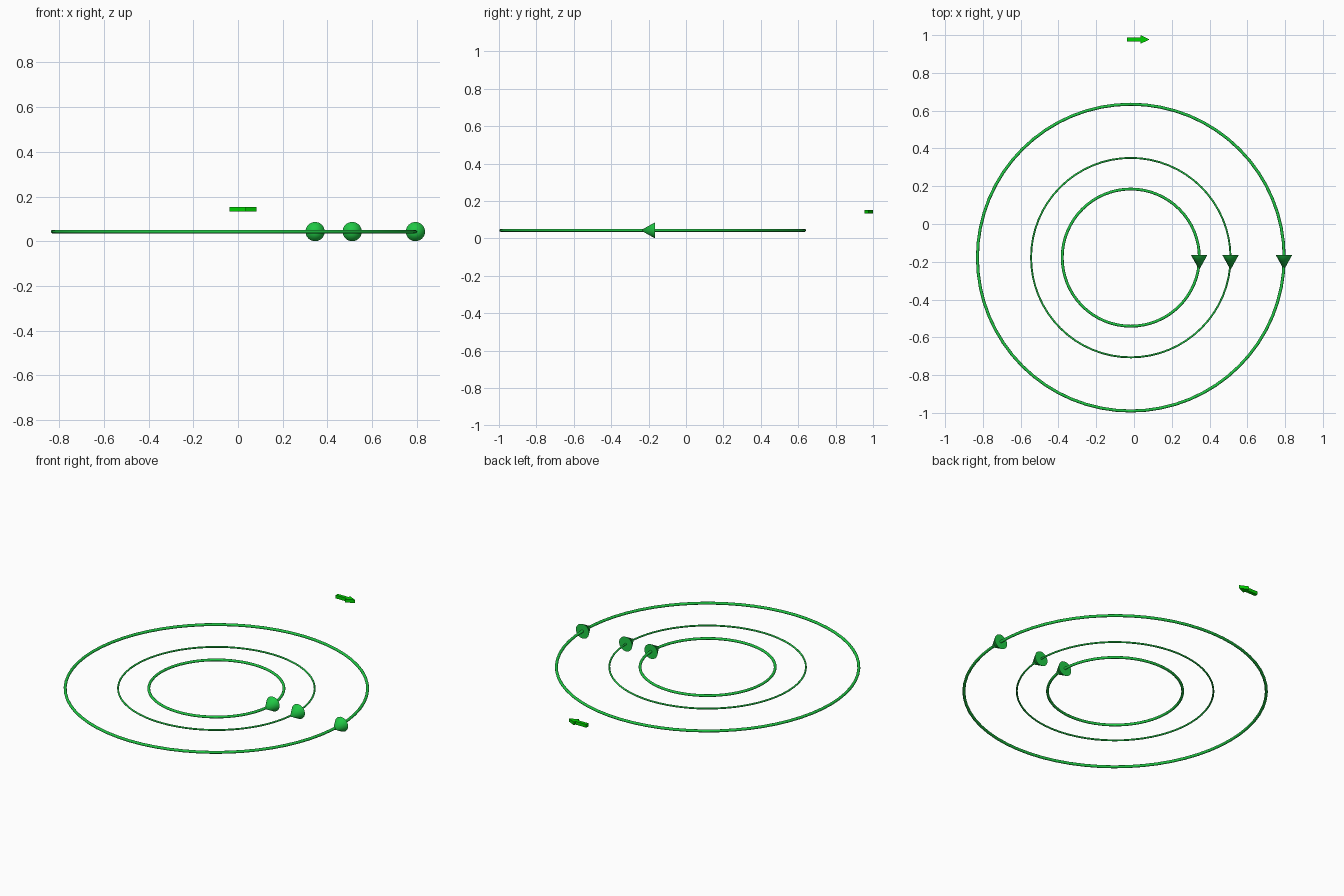
import bpy, bmesh
from math import pi

if "Cube" in bpy.data.objects:
    bpy.data.objects.remove(bpy.data.objects["Cube"])

CX, CY, CZ = -0.017, -0.178, 0.043


def material(name, color):
    m = bpy.data.materials.new(name)
    m.diffuse_color = color
    m.use_nodes = True
    m.node_tree.nodes["Principled BSDF"].inputs["Base Color"].default_value = m.diffuse_color
    return m


ring_green = material("ring_green", (0.015, 0.58, 0.06, 1))
arrow_green = material("arrow_green", (0.0, 0.65, 0.0, 1))


def finish(name, mat):
    ob = bpy.context.object
    ob.name = name
    ob.data.materials.append(mat)
    bpy.ops.object.shade_smooth_by_angle(angle=0.8)


# Field rings, each with a direction cone on its right side
for label, radius, tube, cone_x in (("inner", 0.363, 0.0075, 0.345),
                                    ("middle", 0.528, 0.005, 0.511),
                                    ("outer", 0.812, 0.008, 0.794)):
    bpy.ops.mesh.primitive_torus_add(location=(CX, CY, CZ), major_radius=radius,
                                     minor_radius=tube, major_segments=64,
                                     minor_segments=12)
    finish(label + "_ring", ring_green)

    # rotated so the tip points to -y
    bpy.ops.mesh.primitive_cone_add(vertices=32, radius1=0.043, radius2=0,
                                    depth=0.078, location=(cone_x, -0.204, CZ),
                                    rotation=(pi / 2, 0, 0))
    finish(label + "_direction_cone", ring_green)

# Small flat arrow beyond the rings: outline extruded upwards
outline = [(-0.037, 0.967), (0.034, 0.967), (0.034, 0.954), (0.083, 0.977),
           (0.034, 1.000), (0.034, 0.987), (-0.037, 0.987)]
bm = bmesh.new()
face = bm.faces.new([bm.verts.new((x, y, 0.134)) for x, y in outline])
ext = bmesh.ops.extrude_face_region(bm, geom=[face])
top = [v for v in ext["geom"] if isinstance(v, bmesh.types.BMVert)]
bmesh.ops.translate(bm, vec=(0, 0, 0.019), verts=top)
bmesh.ops.recalc_face_normals(bm, faces=bm.faces)
mesh = bpy.data.meshes.new("vector_arrow")
bm.to_mesh(mesh)
bm.free()
arrow = bpy.data.objects.new("vector_arrow", mesh)
bpy.context.collection.objects.link(arrow)
mesh.materials.append(arrow_green)
